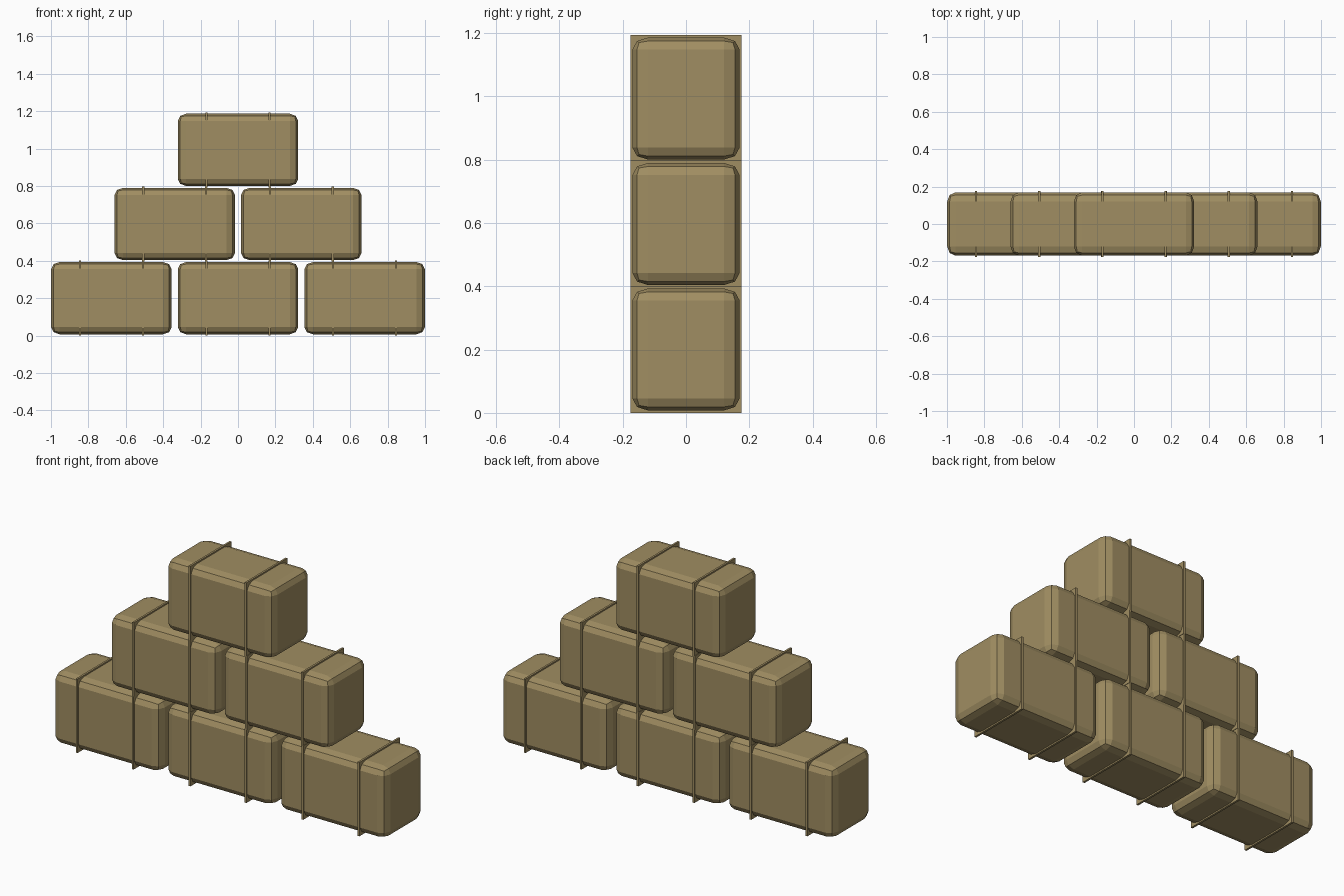
import bpy, bmesh
from mathutils import Vector

if "Cube" in bpy.data.objects:
    bpy.data.objects.remove(bpy.data.objects["Cube"])

straw = bpy.data.materials.new("dry_straw")
straw.diffuse_color = (0.352, 0.270, 0.122, 1)
straw.use_nodes = True
straw.node_tree.nodes["Principled BSDF"].inputs["Base Color"].default_value = straw.diffuse_color

BALE = Vector((0.644, 0.339, 0.386))    # bale size
ROUND = Vector((0.045, 0.05, 0.038))    # edge rounding along each axis
BAND = Vector((0.011, 0.351, 0.401))    # strap outer size
PITCH_X, PITCH_Z = 0.677, 0.3965


def add_box(name, size, loc, rounding=None):
    bm = bmesh.new()
    bmesh.ops.create_cube(bm, size=1)
    if rounding:
        # round in unit space, then scale back so each axis has its own radius
        bmesh.ops.scale(bm, vec=[s / r for s, r in zip(size, rounding)], verts=bm.verts)
        bmesh.ops.bevel(bm, geom=bm.edges[:], offset=1, offset_type='OFFSET',
                        segments=2, profile=0.5, affect='EDGES')
        bmesh.ops.scale(bm, vec=rounding, verts=bm.verts)
    else:
        bmesh.ops.scale(bm, vec=size, verts=bm.verts)
    mesh = bpy.data.meshes.new(name)
    bm.to_mesh(mesh)
    bm.free()
    mesh.materials.append(straw)
    obj = bpy.data.objects.new(name, mesh)
    obj.location = loc
    bpy.context.collection.objects.link(obj)


# pyramid of 3, 2 and 1 bales, each tied with two straps
for row in range(3):
    count = 3 - row
    z = BAND.z / 2 + row * PITCH_Z
    for i in range(count):
        x = (i - (count - 1) / 2) * PITCH_X
        add_box(f"bale_{row}_{i}", BALE, (x, 0, z), ROUND)
        for side in (-1, 1):
            add_box(f"strap_{row}_{i}_{'left' if side < 0 else 'right'}",
                    BAND, (x + side * 0.168, 0, z))
